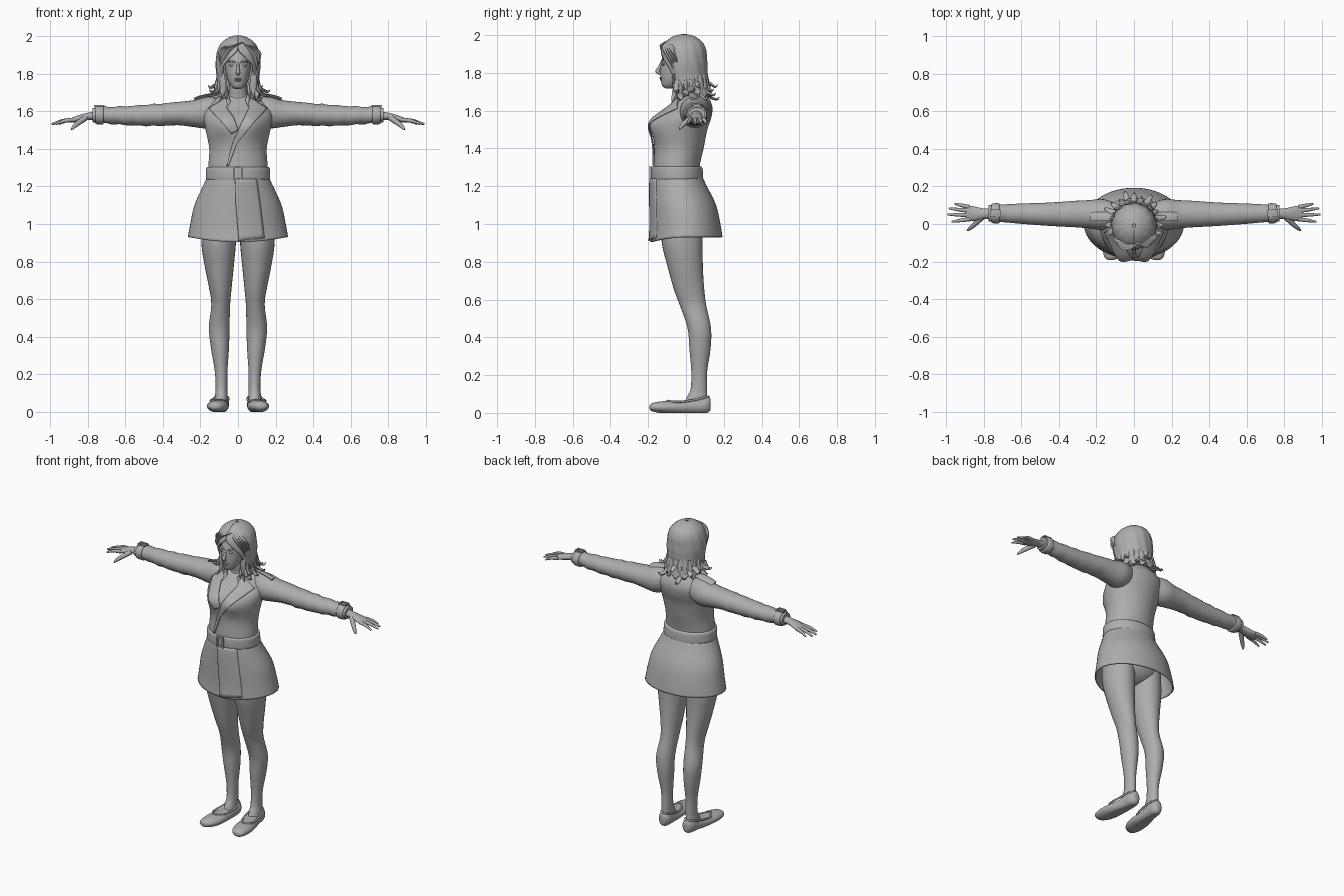
import bpy, bmesh, math
from math import sin, cos, pi, radians
from mathutils import Vector, Matrix
from mathutils.bvhtree import BVHTree

cube = bpy.data.objects.get("Cube")
if cube:
    bpy.data.objects.remove(cube, do_unlink=True)

grey = bpy.data.materials.new("plain_grey")
grey.use_nodes = True
grey.diffuse_color = (.42, .42, .42, 1)
grey.node_tree.nodes["Principled BSDF"].inputs["Base Color"].default_value = grey.diffuse_color


def finish(name, bm, mirror=False, thick=0, sharp=50):
    """Turn a bmesh into a smooth-shaded object and return a ray-cast tree of it."""
    bmesh.ops.recalc_face_normals(bm, faces=bm.faces)
    for face in bm.faces:
        face.smooth = True
    tree = BVHTree.FromBMesh(bm)
    mesh = bpy.data.meshes.new(name)
    bm.to_mesh(mesh)
    bm.free()
    mesh.materials.append(grey)
    mesh.set_sharp_from_angle(angle=radians(sharp))
    obj = bpy.data.objects.new(name, mesh)
    bpy.context.collection.objects.link(obj)
    if thick:
        solid = obj.modifiers.new("Thickness", 'SOLIDIFY')
        solid.thickness, solid.offset = thick, 0
    if mirror:
        obj.modifiers.new("Mirror", 'MIRROR')
    return tree


def spline(rows, steps=4):
    """Catmull-Rom interpolation through rows of numbers."""
    rows = [Vector(r) for r in rows]
    out = []
    for i in range(len(rows) - 1):
        b, c = rows[i], rows[i + 1]
        a, d = rows[max(i - 1, 0)], rows[min(i + 2, len(rows) - 1)]
        for k in range(steps):
            t = k / steps
            out.append(b + (c - a) * (t / 2) + (a * 2 - b * 5 + c * 4 - d) * (t * t / 2)
                       + (b * 3 - a - c * 3 + d) * (t ** 3 / 2))
    return out + [rows[-1]]


def skin(bm, rings, cap=True, closed=True):
    """Bridge successive rings of points with quads."""
    loops = [[bm.verts.new(p) for p in ring] for ring in rings]
    n = len(loops[0])
    for low, high in zip(loops, loops[1:]):
        for i in range(n if closed else n - 1):
            j = (i + 1) % n
            bm.faces.new((low[i], low[j], high[j], high[i]))
    if cap:
        bm.faces.new(loops[0])
        bm.faces.new(loops[-1])


def loft(bm, axis, rows, sides=28, cap=True):
    """Elliptical sections along an axis: position, two centres, two radii."""
    rings = []
    for t, a, b, ra, rb in spline(rows):
        ring = []
        for i in range(sides):
            ang = 2 * pi * i / sides
            p = [a + ra * cos(ang), b + rb * sin(ang)]
            p.insert("xyz".index(axis), t)
            ring.append(p)
        rings.append(ring)
    skin(bm, rings, cap)
    return bm


def tube(bm, points, radii, flat=1, sides=8, side_dir=None):
    """Tapered strand along a path, optionally flattened."""
    path = spline([(*p, r) for p, r in zip(points, radii)])
    rings = []
    for i, q in enumerate(path):
        along = (path[min(i + 1, len(path) - 1)] - path[max(i - 1, 0)]).to_3d().normalized()
        u = along.cross(Vector(side_dir or (.1, .3, 1))).normalized()
        v = along.cross(u)
        rings.append([q.to_3d() + (u * cos(2 * pi * k / sides) + v * flat * sin(2 * pi * k / sides)) * q[3]
                      for k in range(sides)])
    skin(bm, rings)


def ball(bm, place, size):
    bmesh.ops.create_uvsphere(bm, u_segments=24, v_segments=14, radius=1,
                              matrix=Matrix.Translation(place) @ Matrix.Diagonal((*size, 1)))


def cloth_strip(name, tree, edge_a, edge_b, lift_a=.008, lift_b=.008):
    """Thin cloth laid on the front of a garment between two edges given in x and z."""
    rows, across, down = [], 8, 8
    for i in range((len(edge_a) - 1) * down + 1):
        s = min(i // down, len(edge_a) - 2)
        f = i / down - s
        a = Vector(edge_a[s]).lerp(Vector(edge_a[s + 1]), f)
        b = Vector(edge_b[s]).lerp(Vector(edge_b[s + 1]), f)
        row = []
        for k in range(across + 1):
            x, z = a.lerp(b, k / across)
            hit = tree.ray_cast(Vector((x, -1, z)), Vector((0, 1, 0)))[0]
            y = hit.y if hit else 0
            row.append((x, y - lift_a - (lift_b - lift_a) * k / across, z))
        rows.append(row)
    bm = bmesh.new()
    skin(bm, rows, cap=False, closed=False)
    finish(name, bm, thick=.008)


def frame(name, x, y, z, wide, tall, bar, normal, mirror=False):
    """Rectangular buckle built from four bars, facing along y or z."""
    bm = bmesh.new()
    for sx, sv, w, h in ((1, 0, bar, tall), (-1, 0, bar, tall), (0, 1, wide, bar), (0, -1, wide, bar)):
        u, v = sx * (wide - bar) / 2, sv * (tall - bar) / 2
        place, size = ((x + u, y, z + v), (w, bar, h)) if normal == "y" else ((x + u, y + v, z), (w, h, bar))
        bmesh.ops.create_cube(bm, size=1, matrix=Matrix.Translation(place) @ Matrix.Diagonal((*size, 1)))
    finish(name, bm, mirror)


# Coat body with a raised bust
bm = loft(bmesh.new(), "z", [
    (1.22, 0, -.045, .155, .125), (1.3, 0, -.05, .158, .122), (1.4, 0, -.037, .153, .13),
    (1.5, 0, -.03, .172, .143), (1.56, 0, -.01, .183, .143), (1.61, 0, .02, .18, .12),
    (1.65, 0, .035, .145, .095), (1.685, 0, .04, .09, .065), (1.7, 0, .04, .07, .05)], sides=56)
for v in bm.verts:
    if v.co.y < -.03:
        v.co.y -= .032 * math.exp(-((abs(v.co.x) - .075) / .06) ** 2 - ((v.co.z - 1.53) / .065) ** 2)
coat = finish("coat_body", bm)

# Open coat skirt, slightly longer at the front
bm = loft(bmesh.new(), "z", [
    (1.25, 0, -.047, .16, .13), (1.2, 0, -.037, .183, .143), (1.1, 0, -.012, .228, .167),
    (1, 0, 0, .25, .178), (.93, 0, .003, .263, .186)], sides=56, cap=False)
for v in bm.verts:
    if v.co.y < 0:
        v.co.z -= .025 * (v.co.y / .18) ** 2 * max(0, 1.23 - v.co.z) / .3
skirt = finish("coat_skirt", bm, thick=.008)
cloth_strip("skirt_overlap", skirt, [(-.015, 1.24), (-.012, 1.1), (.004, .91)],
            [(.1, 1.24), (.12, 1.1), (.14, .925)], .012, 0)

# Lapels and wrapped front edge
cloth_strip("left_lapel", coat, [(.075, 1.665), (.155, 1.615), (.085, 1.54), (-.005, 1.43), (-.05, 1.31)],
            [(.05, 1.665), (.06, 1.62), (.02, 1.54), (-.03, 1.43), (-.06, 1.31)])
cloth_strip("right_lapel", coat, [(-.075, 1.665), (-.155, 1.615), (-.085, 1.54), (-.035, 1.48)],
            [(-.05, 1.665), (-.06, 1.62), (-.02, 1.56), (0, 1.5)])
bm = bmesh.new()
tube(bm, [(.075, -.04, 1.67), (.085, .04, 1.695), (.05, .09, 1.7), (0, .105, 1.7)],
     [.012, .018, .018, .018], .6)
finish("collar", bm, mirror=True)

# Belt and buckle
bm = loft(bmesh.new(), "z", [(1.232, 0, -.046, .155, .122), (1.237, 0, -.046, .17, .136),
                             (1.27, 0, -.047, .171, .137), (1.3, 0, -.048, .168, .133),
                             (1.305, 0, -.048, .155, .12)], sides=48)
finish("belt", bm)
frame("belt_buckle", 0, -.187, 1.27, .05, .075, .01, "y")

# Sleeves, with soft folds along the forearm
bm = loft(bmesh.new(), "x", [
    (.08, .045, 1.605, .06, .065), (.16, .05, 1.594, .082, .084), (.24, .052, 1.588, .075, .071),
    (.32, .053, 1.588, .07, .062), (.45, .052, 1.58, .062, .058), (.6, .055, 1.577, .054, .05),
    (.7, .057, 1.58, .047, .044), (.775, .057, 1.58, .044, .038)])
for v in bm.verts:
    if .35 < v.co.x < .75:
        v.co.z += .003 * sin(v.co.x * 70 + v.co.y * 30)
finish("sleeves", bm, mirror=True)

# Wrist straps with buckles, and shoulder straps
bm = loft(bmesh.new(), "x", [(.717, .057, 1.58, .044, .04), (.72, .057, 1.58, .053, .05),
                             (.755, .057, 1.58, .052, .048), (.76, .057, 1.58, .042, .04)])
finish("wrist_straps", bm, mirror=True)
frame("wrist_buckles", .738, .057, 1.63, .055, .04, .008, "z", mirror=True)
bm = bmesh.new()
tube(bm, [(.1, .04, 1.69), (.15, .04, 1.686), (.2, .04, 1.674), (.232, .04, 1.662)],
     [.022, .024, .026, .024], .3)
finish("shoulder_straps", bm, mirror=True)

# Hands and fingers
bm = loft(bmesh.new(), "x", [(.76, .055, 1.577, .03, .024), (.8, .055, 1.573, .028, .02),
                             (.85, .055, 1.561, .038, .018), (.897, .06, 1.55, .041, .011)], sides=18)
for base, tip_x, tip_y in ((.026, .97, .012), (.048, .992, .05), (.07, .985, .083), (.09, .955, .108)):
    tube(bm, [(.875, base, 1.555), ((.88 + tip_x) / 2, (base + tip_y) / 2, 1.549), (tip_x, tip_y, 1.532)],
         [.012, .01, .005])
tube(bm, [(.81, .035, 1.567), (.845, .002, 1.542), (.87, -.02, 1.522), (.887, -.034, 1.503)],
     [.016, .014, .011, .005])
finish("hands", bm, mirror=True)

# Legs and hips
bm = loft(bmesh.new(), "z", [
    (.05, .09, .055, .038, .065), (.09, .089, .06, .033, .052), (.13, .088, .068, .031, .043),
    (.22, .09, .07, .034, .042), (.34, .096, .074, .048, .056), (.45, .1, .07, .055, .062),
    (.57, .092, .037, .05, .07), (.66, .094, .015, .06, .081), (.78, .1, -.005, .078, .094),
    (.9, .103, -.02, .092, .108), (1.04, .1, -.025, .092, .11)])
finish("legs", bm, mirror=True)
bm = bmesh.new()
ball(bm, (0, -.015, 1.02), (.175, .12, .11))
finish("hips", bm)

# Flat shoes with a level sole and a raised rim
bm = loft(bmesh.new(), "y", [
    (-.192, .122, .03, .012, .01), (-.18, .12, .03, .035, .021), (-.14, .113, .03, .052, .03),
    (-.08, .106, .03, .057, .034), (-.01, .098, .03, .048, .037), (.05, .09, .035, .041, .041),
    (.1, .087, .042, .038, .046), (.125, .087, .045, .024, .037), (.131, .087, .045, .01, .02)], sides=24)
for v in bm.verts:
    v.co.z = max(v.co.z, 0)
tube(bm, [(.11, -.1, .064), (.145, -.05, .058), (.135, .03, .066), (.118, .09, .08), (.088, .118, .086),
          (.058, .09, .08), (.05, .03, .066), (.066, -.05, .058), (.11, -.1, .064)], [.006] * 9)
finish("shoes", bm, mirror=True)

# Neck and head
bm = loft(bmesh.new(), "z", [(1.62, 0, .01, .075, .07), (1.67, 0, .012, .055, .052),
                             (1.71, 0, .002, .047, .047), (1.78, 0, -.005, .048, .05)])
finish("neck", bm)
bm = loft(bmesh.new(), "z", [
    (1.718, 0, -.09, .014, .018), (1.73, 0, -.085, .033, .04), (1.76, 0, -.065, .052, .068),
    (1.8, 0, -.05, .064, .086), (1.85, 0, -.035, .071, .098), (1.9, 0, -.02, .075, .1),
    (1.95, 0, -.01, .06, .08)])
finish("head", bm)

# Face details
bm = bmesh.new()
tube(bm, [(0, -.128, 1.858), (0, -.142, 1.825), (0, -.15, 1.808), (0, -.134, 1.796)],
     [.006, .009, .012, .008], side_dir=(1, 0, 0))
finish("nose", bm)
bm = bmesh.new()
ball(bm, (0, -.132, 1.774), (.022, .009, .005))
ball(bm, (0, -.13, 1.765), (.018, .009, .006))
finish("lips", bm)
bm = bmesh.new()
ball(bm, (.031, -.119, 1.845), (.016, .009, .007))
tube(bm, [(.014, -.13, 1.86), (.035, -.122, 1.867), (.054, -.105, 1.862)], [.004, .005, .002])
finish("eyes_and_brows", bm, mirror=True)

# Hair shell: height, depth centre, radii and the half angle left open for the face
rings = []
for z, cy, rx, ry, gap in spline([
        (2, -.01, .008, .01, 0), (1.99, -.01, .045, .052, 0), (1.96, -.01, .086, .094, 0),
        (1.92, -.012, .106, .114, 3), (1.88, -.012, .113, .117, 24), (1.84, -.008, .114, .116, 42),
        (1.78, 0, .108, .108, 54), (1.73, .015, .108, .103, 72), (1.685, .03, .116, .102, 88)]):
    ring = []
    for i in range(65):
        ang = radians(gap) + (2 * pi - 2 * radians(gap)) * i / 64
        wave = 1 + (.012 + .09 * max(0, 1.8 - z)) * sin(ang * 13 + z * 20)
        drop = .012 * sin(ang * 13) if z < 1.7 else 0
        ring.append((rx * wave * sin(ang), cy - ry * wave * cos(ang), z + drop))
    rings.append(ring)
bm = bmesh.new()
skin(bm, rings, cap=False, closed=False)
finish("hair_shell", bm, thick=.01, sharp=70)

# Swept fringe
bm = bmesh.new()
for k in range(4):
    d = k * .012
    tube(bm, [(.025, -.09 + d, 1.968), (-.03 - d, -.118 + d, 1.94), (-.07 - d / 2, -.108 + d, 1.89),
              (-.092, -.075 + d, 1.83)], [.012, .022, .02, .004], .4)
    tube(bm, [(.025, -.09 + d, 1.968), (.06 + d, -.108 + d, 1.93), (.085 + d / 2, -.09 + d, 1.88),
              (.098, -.065 + d, 1.82)], [.01, .02, .018, .004], .4)
finish("hair_fringe", bm)

# Curled lock tips around the back and sides, and long front locks
bm = bmesh.new()
for k in range(15):
    ang = radians(62 + 236 * k / 14)
    out, end = .022 + .014 * (k % 3), 1.655 + .022 * (k % 4)
    sx, sy = sin(ang), -cos(ang)
    tube(bm, [(sx * r, .02 + sy * (r - .01), z) for r, z in (
        (.1, 1.79), (.108, 1.73), (.112, end + .025), (.108 + out, end + .005), (.122 + out, end + .018))],
        [.012, .02, .018, .012, .002], .5)
for s in (-1, 1):
    tube(bm, [(s * .088, -.06, 1.84), (s * .082, -.065, 1.76), (s * .08, -.06, 1.7), (s * .1, -.075, 1.65)],
         [.01, .018, .016, .002], .5)
    tube(bm, [(s * .095, -.03, 1.8), (s * .098, -.045, 1.74), (s * .12, -.05, 1.7), (s * .148, -.04, 1.715)],
         [.01, .018, .014, .002], .5)
    tube(bm, [(s * .07, -.04, 1.77), (s * .062, -.045, 1.71), (s * .05, -.06, 1.66), (s * .056, -.085, 1.625)],
         [.01, .016, .013, .002], .5)
finish("hair_locks", bm)
